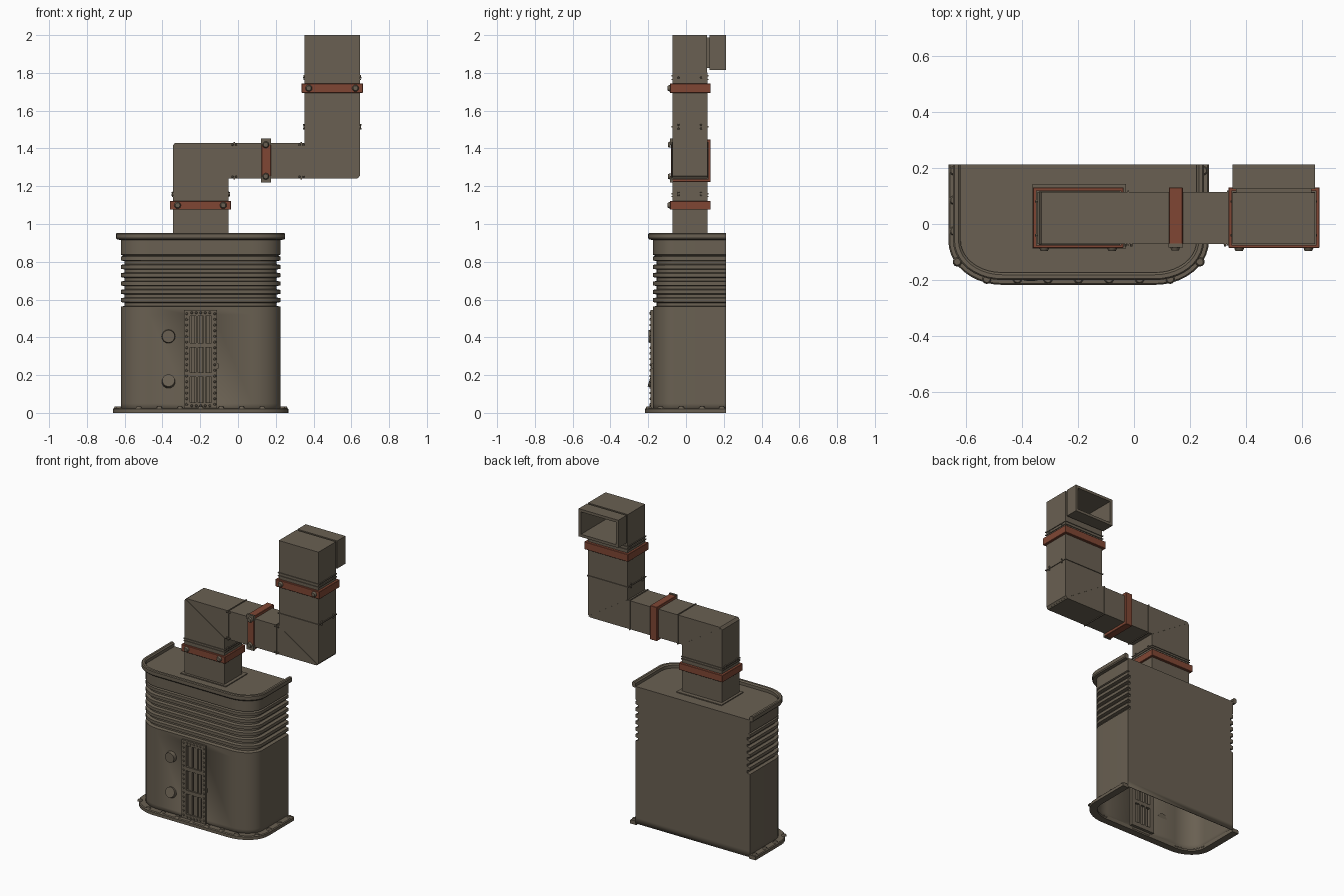
import bpy, bmesh, math
from mathutils import Vector, Matrix

if "Cube" in bpy.data.objects:
    bpy.data.objects.remove(bpy.data.objects["Cube"])


def material(name, rgb):
    m = bpy.data.materials.new(name)
    m.diffuse_color = (*rgb, 1)
    m.use_nodes = True
    m.node_tree.nodes["Principled BSDF"].inputs["Base Color"].default_value = m.diffuse_color
    return m


STEEL = material("brown_steel", (0.142, 0.117, 0.084))
RUST = material("rust_red", (0.215, 0.062, 0.034))

XL, XR, YF, YB = -0.62, 0.225, -0.175, 0.212   # stove body extents
RX, RY = 0.15, 0.115                           # front corner radii
VX0, VX1, VZ0, VZ1 = -0.262, -0.132, 0.05, 0.52  # vent opening


def finish(name, bm, mat):
    bmesh.ops.recalc_face_normals(bm, faces=bm.faces)
    me = bpy.data.meshes.new(name)
    bm.to_mesh(me)
    bm.free()
    me.materials.append(mat)
    ob = bpy.data.objects.new(name, me)
    bpy.context.collection.objects.link(ob)
    return ob


def add_box(bm, x0, x1, y0, y1, z0, z1):
    m = Matrix.Translation(((x0 + x1) / 2, (y0 + y1) / 2, (z0 + z1) / 2))
    bmesh.ops.create_cube(bm, size=1, matrix=m @ Matrix.Diagonal((x1 - x0, y1 - y0, z1 - z0, 1)))


def add_stud(bm, pos, axis, r, h, seg=10, top=0.7):
    """Short domed bolt whose base sits on pos and points along axis."""
    axis = Vector(axis).normalized()
    rot = axis.to_track_quat('Z', 'Y').to_matrix().to_4x4()
    m = Matrix.Translation(Vector(pos) + axis * h / 2) @ rot
    bmesh.ops.create_cone(bm, cap_ends=True, segments=seg, radius1=r, radius2=r * top, depth=h, matrix=m)


def boxes(name, items, mat=STEEL, bevel=0.0):
    bm = bmesh.new()
    for b in items:
        add_box(bm, *b)
    if bevel:
        bmesh.ops.bevel(bm, geom=bm.edges[:], offset=bevel, segments=1, affect='EDGES')
    return finish(name, bm, mat)


def studs(name, items, mat=STEEL):
    bm = bmesh.new()
    for s in items:
        add_stud(bm, *s)
    return finish(name, bm, mat)


def outline(d):
    """D-shaped plan, grown by d, from the right back corner round the front."""
    pts = [(XR + d, YB)]
    arc = [math.radians(9 * i) for i in range(11)]
    pts += [(XR - RX + (RX + d) * math.cos(a), YF + RY - (RY + d) * math.sin(a)) for a in arc]
    pts += [(VX1, YF - d), (VX0, YF - d)]
    pts += [(XL + RX - (RX + d) * math.cos(a), YF + RY - (RY + d) * math.sin(a)) for a in reversed(arc)]
    return pts + [(XL - d, YB)]


def sweep_edge(name, section):
    """Sweep a closed (offset, z) section round the front and sides."""
    bm = bmesh.new()
    loops = [[bm.verts.new((x, y, z)) for x, y in outline(d)] for d, z in section]
    for a, b in zip(loops, loops[1:] + loops[:1]):
        for i in range(len(a) - 1):
            bm.faces.new((a[i], a[i + 1], b[i + 1], b[i]))
    for end in (0, -1):
        bm.faces.new([l[end] for l in loops])
    return finish(name, bm, STEEL)


# Stove body: ribbed upper part, open bottom, hole for the vent
profile = [(0, 0.01), (0, VZ0), (0, VZ1), (0, 0.562)]
for i in range(6):
    z = 0.567 + 0.044 * i
    profile += [(-0.02, z), (-0.02, z + 0.016), (0, z + 0.02), (0, z + 0.04)]
profile += [(-0.012, 0.832), (0, 0.838), (0, 0.925)]
bm = bmesh.new()
loops = [[bm.verts.new((x, y, z)) for x, y in outline(d)] for d, z in profile]
n = len(loops[0])
for k, (a, b) in enumerate(zip(loops, loops[1:])):
    for i in range(n):
        j = (i + 1) % n
        if k == 1 and i == 12:      # vent opening
            continue
        bm.faces.new((a[i], a[j], b[j], b[i]))
bm.faces.new(loops[-1])
body = finish("stove_body", bm, STEEL)
wall = body.modifiers.new("wall", 'SOLIDIFY')
wall.thickness, wall.offset = 0.006, -1

# Raised top rim and base flange
sweep_edge("top_rim", [(-0.002, 0.915), (0.02, 0.918), (0.025, 0.925), (0.025, 0.948),
                       (0.02, 0.953), (0.006, 0.953), (-0.002, 0.945)])
sweep_edge("base_flange", [(-0.006, 0), (0.042, 0), (0.042, 0.02), (0.037, 0.025), (-0.006, 0.025)])

# Flange bolts
spots = [(-0.525 + 0.109 * i, YF - 0.022) for i in range(7)]
for y in (0.19, 0.085, -0.025):
    spots += [(XL - 0.022, y), (XR + 0.022, y)]
spots += [(XL - 0.01, -0.135), (XR + 0.01, -0.135)]
studs("flange_bolts", [((x, y, 0.024), (0, 0, 1), 0.017, 0.009) for x, y in spots])

# Vent grille: outer frame, crossbars and slats
yo, yi = YF - 0.012, YF + 0.025
grille = [(-0.285, -0.255, yo, yi, 0.025, 0.545), (-0.139, -0.11, yo, yi, 0.025, 0.545)]
grille += [(-0.256, -0.138, yo, yi, a, b) for a, b in ((0.025, 0.055), (0.19, 0.215), (0.345, 0.37), (0.513, 0.545))]
grille += [(x - 0.005, x + 0.005, yo + 0.004, yi, 0.05, 0.52) for x in (-0.217, -0.177)]
grille += [(x - 0.009, x + 0.009, YF - 0.002, YF + 0.012, 0.05, 0.52) for x in (-0.236, -0.197, -0.158)]
boxes("vent_grille", grille)
rivets = [(x, 0.045 + 0.03 * i) for x in (-0.272, -0.123) for i in range(17)]
rivets += [(-0.245 + 0.024 * i, z) for i in range(5) for z in (0.038, 0.53)]
studs("vent_rivets", [((x, yo, z), (0, -1, 0), 0.007, 0.005, 8) for x, z in rivets])
boxes("vent_latch", [(-0.111, -0.102, YF - 0.008, YF, 0.235, 0.262)])

# Round inspection covers, the lower one hanging slightly open
studs("inspection_covers", [((-0.368, YF, 0.405), (0, -1, 0), 0.036, 0.024, 24, 0.92),
                            ((-0.368, YF + 0.004, 0.165), (0, -1, 0.3), 0.036, 0.024, 24, 0.92)])

# Stepped flue duct
Y0, Y1 = -0.072, 0.114
path = [(-0.345, 0.915), (-0.05, 0.915), (-0.05, 1.24), (0.63, 1.24), (0.645, 1.255), (0.645, 1.802),
        (0.352, 1.802), (0.352, 1.43), (-0.33, 1.43), (-0.345, 1.415)]
bm = bmesh.new()
front = [bm.verts.new((x, Y0, z)) for x, z in path]
back = [bm.verts.new((x, Y1, z)) for x, z in path]
bm.faces.new(front)
bm.faces.new(back)
for i in range(len(path)):
    j = (i + 1) % len(path)
    bm.faces.new((front[i], front[j], back[j], back[i]))
finish("flue_duct", bm, STEEL)

# Outlet head: closed front, neck groove, hollow open back
bm = bmesh.new()
rings = []
for s, zb, y in [(0, 1.80, Y0), (0, 1.80, 0.112), (0.012, 1.825, 0.112), (0.012, 1.825, 0.125),
                 (0, 1.815, 0.125), (0, 1.815, YB), (0.018, 1.833, YB), (0.018, 1.833, Y0 + 0.018)]:
    a, b, t = 0.352 + s, 0.645 - s, 2.0 - s
    rings.append([bm.verts.new((x, y, z)) for x, z in ((a, zb), (b, zb), (b, t), (a, t))])
for a, b in zip(rings, rings[1:]):
    for i in range(4):
        j = (i + 1) % 4
        bm.faces.new((a[i], a[j], b[j], b[i]))
bm.faces.new(rings[0])
bm.faces.new(rings[-1])
finish("outlet_head", bm, STEEL)

# Duct collar on the stove top, and thin seam bands
boxes("duct_collar", [(-0.362, -0.028, -0.088, 0.142, 0.92, 0.931)])
g = 0.005
boxes("duct_seams", [(-0.345 - g, -0.05 + g, Y0 - g, Y1 + g, z - 0.003, z + 0.003) for z in (1.145, 1.16)]
      + [(x - 0.003, x + 0.003, Y0 - g, Y1 + g, 1.24 - g, 1.43 + g) for x in (-0.02, 0.335)]
      + [(0.352 - g, 0.645 + g, Y0 - g, Y1 + g, z - 0.003, z + 0.003) for z in (1.515, 1.765, 1.785)])

# Diagonal weld lines on the two elbows
bm = bmesh.new()
for (xa, za), (xb, zb) in (((-0.34, 1.425), (-0.05, 1.24)), ((0.352, 1.43), (0.64, 1.245))):
    ang = math.atan2(zb - za, xb - xa)
    m = Matrix.Translation(((xa + xb) / 2, (Y0 + Y1) / 2, (za + zb) / 2)) @ Matrix.Rotation(-ang, 4, 'Y')
    length = math.hypot(xb - xa, zb - za) - 0.004
    bmesh.ops.create_cube(bm, size=1, matrix=m @ Matrix.Diagonal((length, Y1 - Y0 + 0.004, 0.004, 1)))
finish("elbow_welds", bm, STEEL)

# Small seam rivets
small = []
for z in (1.153, 1.165):
    small += [((-0.345, y, z), (-1, 0, 0), 0.006, 0.008, 6) for y in (-0.04, 0.08)]
    small += [((-0.05, y, z), (1, 0, 0), 0.006, 0.008, 6) for y in (-0.04, 0.08)]
for z in (1.505, 1.525, 1.775):
    small += [((0.352, y, z), (-1, 0, 0), 0.006, 0.008, 6) for y in (-0.04, 0.08)]
    small += [((0.645, y, z), (1, 0, 0), 0.006, 0.008, 6) for y in (-0.04, 0.08)]
for x in (-0.03, -0.01, 0.325, 0.347):
    small += [((x, Y0, z), (0, -1, 0), 0.006, 0.008, 6) for z in (1.25, 1.42)]
studs("seam_rivets", small)

# Clamp straps with bolts
boxes("lower_strap", [(-0.361, -0.037, -0.085, 0.131, 1.076, 1.122)], RUST, 0.002)
boxes("middle_strap", [(0.124, 0.174, -0.08, 0.131, 1.222, 1.448)], RUST, 0.002)
boxes("upper_strap", [(0.337, 0.661, -0.085, 0.131, 1.694, 1.744)], RUST, 0.002)
boxes("strap_brackets", [(0.123, 0.175, -0.084, -0.07, z - 0.017, z + 0.017) for z in (1.236, 1.436)], STEEL)
heads = [(-0.32, 1.099, -0.085), (-0.078, 1.099, -0.085), (0.375, 1.719, -0.085), (0.622, 1.719, -0.085),
         (0.147, 1.252, -0.082), (0.147, 1.42, -0.082)]
studs("strap_bolts", [((x, y, z), (0, -1, 0), 0.018, 0.012, 12) for x, z, y in heads])

# Smooth rounded walls, keep hard edges
bpy.ops.object.select_all(action='SELECT')
bpy.context.view_layer.objects.active = body
bpy.ops.object.shade_smooth_by_angle(angle=math.radians(30))
